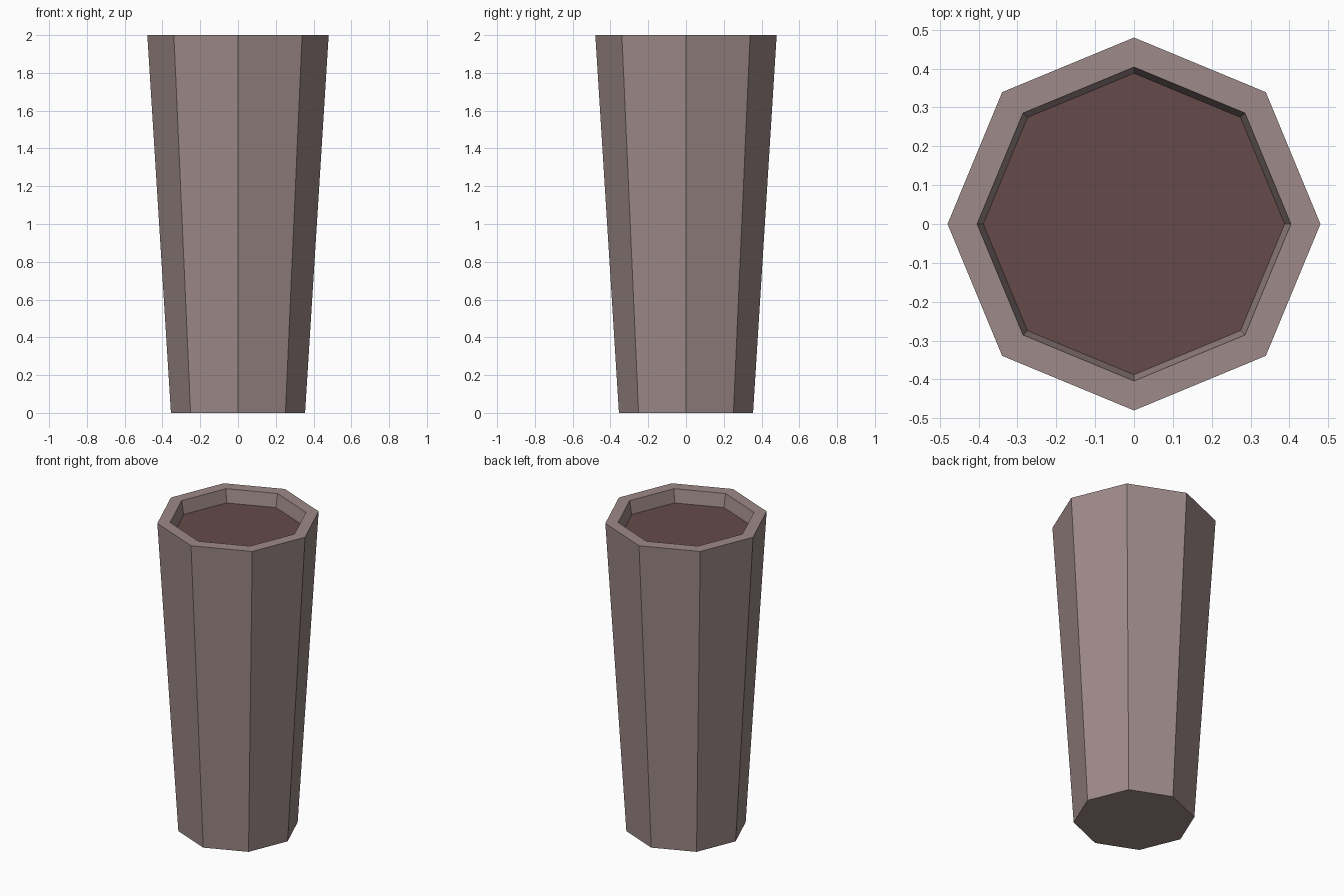
import bpy, bmesh
from math import cos, sin, tau

if "Cube" in bpy.data.objects:
    bpy.data.objects.remove(bpy.data.objects["Cube"])

SIDES = 8
SOIL_R, SOIL_Z = 0.388, 1.915


def material(name, color):
    mat = bpy.data.materials.new(name)
    mat.diffuse_color = (*color, 1)
    mat.use_nodes = True
    mat.node_tree.nodes["Principled BSDF"].inputs["Base Color"].default_value = mat.diffuse_color
    return mat


def ring(bm, radius, z):
    return [bm.verts.new((radius * cos(tau * i / SIDES), radius * sin(tau * i / SIDES), z))
            for i in range(SIDES)]


def finish(bm, name, mat):
    mesh = bpy.data.meshes.new(name)
    bm.to_mesh(mesh)
    bm.free()
    mesh.materials.append(mat)
    obj = bpy.data.objects.new(name, mesh)
    bpy.context.collection.objects.link(obj)
    return obj


# Tapered octagonal pot: base, outer wall, flat rim, short inner wall
bm = bmesh.new()
profile = [(0.355, 0), (0.48, 2), (0.404, 2), (SOIL_R, SOIL_Z)]
rings = [ring(bm, r, z) for r, z in profile]
bm.faces.new(rings[0][::-1])
for low, high in zip(rings, rings[1:]):
    for i in range(SIDES):
        j = (i + 1) % SIDES
        bm.faces.new((low[i], low[j], high[j], high[i]))
finish(bm, "pot", material("clay", (0.34, 0.255, 0.25)))

# Soil surface closing the pot
bm = bmesh.new()
bm.faces.new(ring(bm, SOIL_R, SOIL_Z))
finish(bm, "soil", material("soil", (0.13, 0.068, 0.068)))
